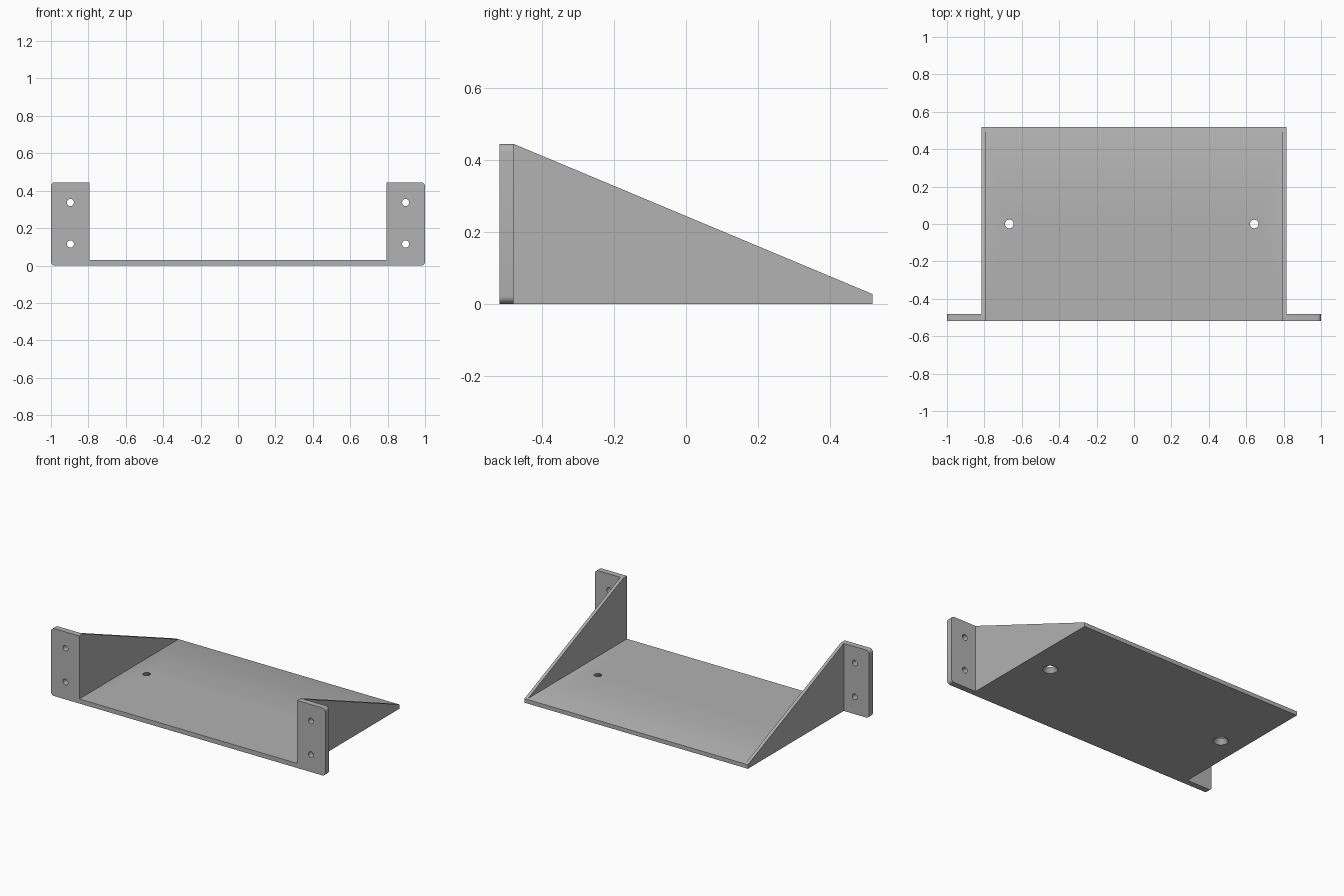
import bpy, bmesh
from math import pi, radians
from mathutils import Vector, Matrix

cube = bpy.data.objects.get("Cube")
if cube:
    bpy.data.objects.remove(cube, do_unlink=True)

grey = bpy.data.materials.new("plain_grey")
grey.use_nodes = True
colour = (0.445, 0.445, 0.445, 1)
grey.diffuse_color = colour
grey.node_tree.nodes["Principled BSDF"].inputs["Base Color"].default_value = colour

# Main dimensions
FRONT, BACK = -0.519, 0.519
INNER, OUTER, EDGE = 0.794, 0.815, 1.0
HEIGHT, LIP, BASE = 0.445, 0.027, 0.03
EAR_BACK = -0.48
SLOPE = (HEIGHT - LIP) / (BACK - EAR_BACK)


def make_object(name, bm):
    bmesh.ops.recalc_face_normals(bm, faces=bm.faces)
    mesh = bpy.data.meshes.new(name)
    bm.to_mesh(mesh)
    bm.free()
    mesh.materials.append(grey)
    obj = bpy.data.objects.new(name, mesh)
    bpy.context.collection.objects.link(obj)
    return obj


def prism(name, profile, x0, x1, round_x=None):
    """Extrude a (y, z) profile from x0 to x1, rounding the corners at round_x."""
    bm = bmesh.new()
    face = bm.faces.new([bm.verts.new((x0, y, z)) for y, z in profile])
    new = bmesh.ops.extrude_face_region(bm, geom=[face])["geom"]
    verts = [v for v in new if isinstance(v, bmesh.types.BMVert)]
    bmesh.ops.translate(bm, verts=verts, vec=(x1 - x0, 0, 0))
    if round_x is not None:
        corners = [e for e in bm.edges
                   if all(abs(v.co.x - round_x) < 1e-4 for v in e.verts)
                   and abs(e.verts[0].co.y - e.verts[1].co.y) > 1e-4]
        bmesh.ops.bevel(bm, geom=corners, offset=0.022, segments=6,
                        profile=0.5, affect='EDGES')
    return make_object(name, bm)


def drill(obj, centre, r_low, r_high, depth, rotation=Matrix()):
    """Cut a round or tapered hole through an object."""
    bm = bmesh.new()
    bmesh.ops.create_cone(bm, cap_ends=True, segments=32, radius1=r_low,
                          radius2=r_high, depth=depth,
                          matrix=Matrix.Translation(Vector(centre)) @ rotation)
    cutter = make_object("hole_cutter", bm)
    cutter.hide_render = True
    mod = obj.modifiers.new("hole", 'BOOLEAN')
    mod.operation, mod.solver, mod.object = 'DIFFERENCE', 'EXACT', cutter
    bpy.context.view_layer.objects.active = obj
    bpy.ops.object.modifier_apply(modifier=mod.name)
    bpy.data.objects.remove(cutter, do_unlink=True)


# Base plate, its back edge trimmed to the slope of the sides
trim_y = BACK - (BASE - LIP) / SLOPE
base = prism("base_plate", [(FRONT, 0), (BACK, 0), (BACK, LIP),
                            (trim_y, BASE), (FRONT, BASE)], -INNER, INNER)

# Countersunk holes, wide underneath; the cutter extends past both faces
for x in (-0.667, 0.643):
    drill(base, (x, 0, BASE / 2), 0.054, 0.014, 2 * BASE - 0.006)
    drill(base, (x, 0, BASE / 2), 0.023, 0.023, 4 * BASE)

# Sloped side walls and front mounting ears
parts = [base]
quarter_turn = Matrix.Rotation(pi / 2, 4, 'X')
for side, s in (("left", 1), ("right", -1)):
    parts.append(prism(side + "_side_wall",
                       [(FRONT, 0), (BACK, 0), (BACK, LIP),
                        (EAR_BACK, HEIGHT), (FRONT, HEIGHT)],
                       s * INNER, s * OUTER))
    ear = prism(side + "_mounting_ear",
                [(FRONT, 0), (EAR_BACK, 0), (EAR_BACK, HEIGHT), (FRONT, HEIGHT)],
                s * OUTER, s * EDGE, round_x=s * EDGE)
    for z in (0.115, 0.337):
        drill(ear, (s * 0.896, (FRONT + EAR_BACK) / 2, z),
              0.019, 0.019, 0.1, quarter_turn)
    parts.append(ear)

# Smooth the round surfaces, keep plate edges sharp
for obj in parts:
    bpy.ops.object.select_all(action='DESELECT')
    obj.select_set(True)
    bpy.context.view_layer.objects.active = obj
    bpy.ops.object.shade_smooth_by_angle(angle=radians(30))
